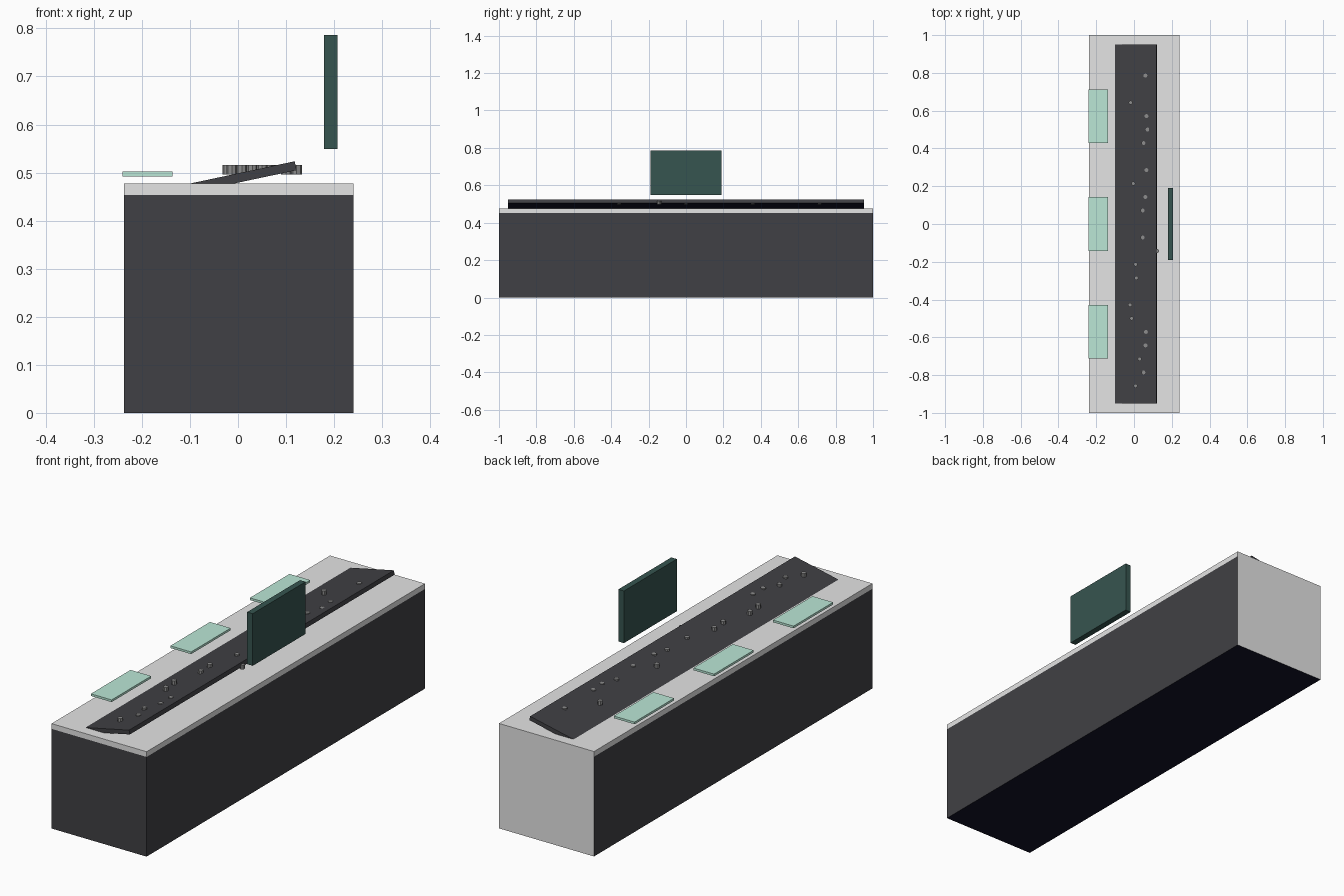
import bpy, bmesh, math
from mathutils import Matrix

if "Cube" in bpy.data.objects:
    bpy.data.objects.remove(bpy.data.objects["Cube"])


def material(name, rgb):
    m = bpy.data.materials.new(name)
    m.diffuse_color = (*rgb, 1)
    m.use_nodes = True
    m.node_tree.nodes["Principled BSDF"].inputs["Base Color"].default_value = m.diffuse_color
    return m


charcoal = material("charcoal", (0.051, 0.051, 0.058))
near_black = material("near_black", (0.006, 0.006, 0.02))
light_grey = material("light_grey", (0.78, 0.78, 0.78))
mint = material("mint", (0.50, 0.81, 0.68))
dark_green = material("dark_green", (0.037, 0.09, 0.079))
knob_grey = material("knob_grey", (0.27, 0.27, 0.27))


def add_object(name, bm, mat):
    mesh = bpy.data.meshes.new(name)
    bm.to_mesh(mesh)
    bm.free()
    mesh.materials.append(mat)
    ob = bpy.data.objects.new(name, mesh)
    bpy.context.collection.objects.link(ob)
    return ob


def box(name, x, y, z, mat):
    """Box from (min, max) ranges on each axis."""
    bm = bmesh.new()
    size = Matrix.Diagonal((x[1] - x[0], y[1] - y[0], z[1] - z[0], 1))
    mid = Matrix.Translation([sum(r) / 2 for r in (x, y, z)])
    bmesh.ops.create_cube(bm, size=1, matrix=mid @ size)
    return add_object(name, bm, mat)


def paint_side(ob, axis, sign, mat):
    """Give the faces pointing along one axis another material."""
    ob.data.materials.append(mat)
    for f in ob.data.polygons:
        if f.normal[axis] * sign > 0.9:
            f.material_index = len(ob.data.materials) - 1


# Desk body with a dark underside and a light back end, under a worktop
body = box("desk_body", (-0.2375, 0.2405), (-1, 1), (0, 0.453), charcoal)
paint_side(body, 2, -1, near_black)
paint_side(body, 1, 1, light_grey)
box("worktop", (-0.2375, 0.2405), (-1, 1), (0.453, 0.477), light_grey)

# Control panel: a slab tilted up towards +x, its low edge sunk in the worktop
panel = box("control_panel", (-0.238, 0), (-0.951, 0.951), (-0.019, 0), charcoal)
paint_side(panel, 2, -1, near_black)
panel.location = (0.118, 0, 0.5235)
panel.rotation_euler = (0, -math.radians(12), 0)

# Evenly spaced row of knobs with scattered x positions
knob_x = [0.008, 0.05, 0.03, 0.061, 0.063, -0.013, -0.021, 0.1,
          0.013, 0.008, 0.122, 0.045, 0.1, 0.045, 0.06, -0.003,
          0.066, 0.1, 0.05, 0.072, 0.066, -0.018, 0.1, 0.06]
bm = bmesh.new()
for i, x in enumerate(knob_x):
    bmesh.ops.create_cone(bm, cap_ends=True, segments=8, radius1=0.011,
                          radius2=0.011, depth=0.019,
                          matrix=Matrix.Translation((x, (i - 12) / 14, 0.506)))
add_object("knobs", bm, knob_grey)

# Three pads along the operator side
for i in (-1, 0, 1):
    y = i * 0.571
    box(f"pad_{i + 2}", (-0.2405, -0.1365), (y - 0.142, y + 0.142), (0.492, 0.502), mint)

# Upright screen
box("screen", (0.179, 0.207), (-0.19, 0.19), (0.549, 0.786), dark_green)
